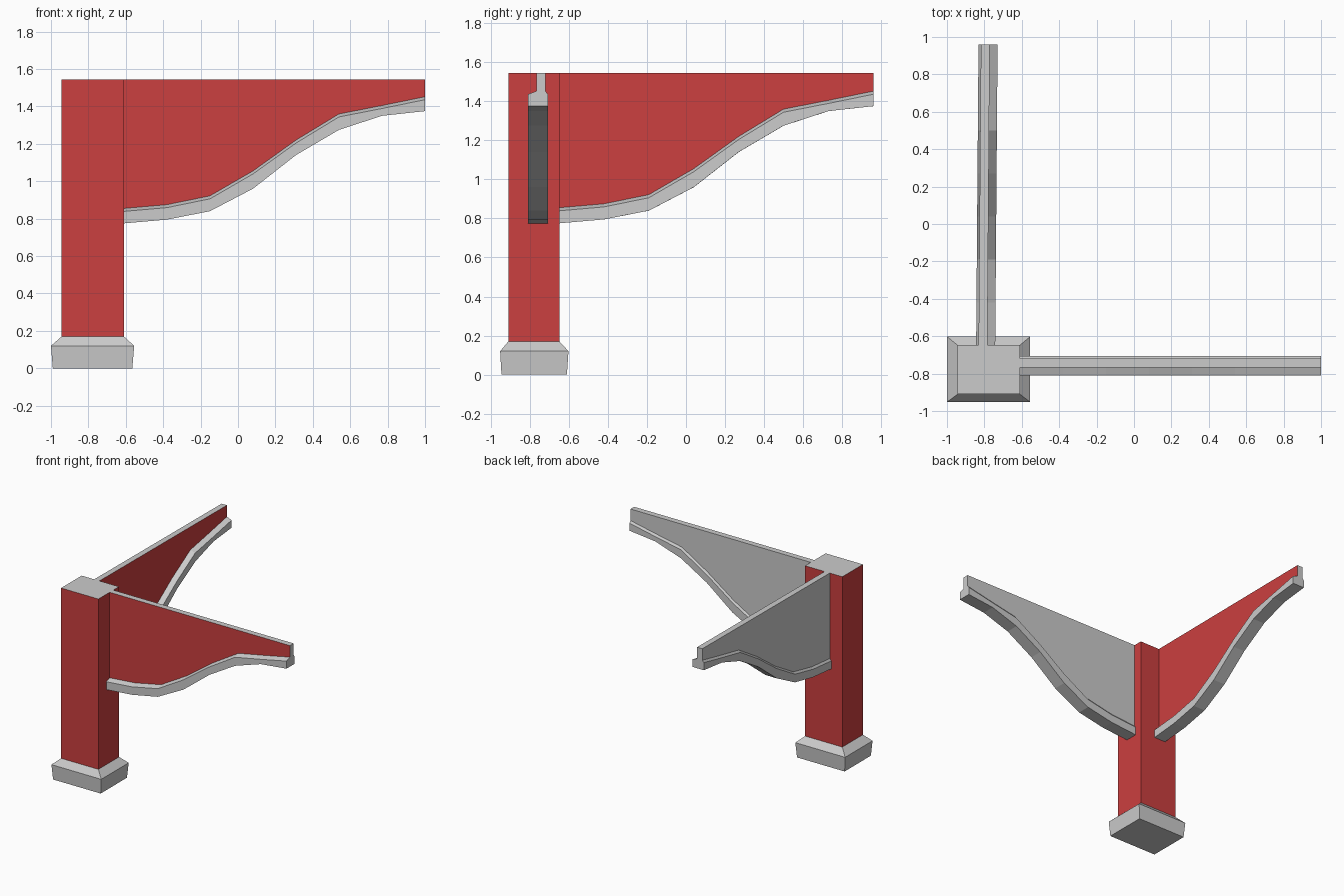
import bpy, bmesh
from math import radians

if "Cube" in bpy.data.objects:
    bpy.data.objects.remove(bpy.data.objects["Cube"])

red = bpy.data.materials.new("red_paint")
red.diffuse_color = (0.6, 0.05, 0.05, 1)
red.use_nodes = True
red.node_tree.nodes["Principled BSDF"].inputs["Base Color"].default_value = red.diffuse_color
TOP = 1.545


def loft(name, rings, red_face, closed_start=True):
    """Skin matching rings; red_face(i) tells which side of the ring is red."""
    bm = bmesh.new()
    vs = [[bm.verts.new(p) for p in r] for r in rings]
    n = len(rings[0])
    for a, b in zip(vs, vs[1:]):
        for i in range(n):
            j = (i + 1) % n
            f = bm.faces.new((a[i], a[j], b[j], b[i]))
            f.material_index = 1 if red_face(i) else 0
    if closed_start:
        bm.faces.new(vs[0])
    bm.faces.new(vs[-1])
    bmesh.ops.recalc_face_normals(bm, faces=bm.faces)
    me = bpy.data.meshes.new(name)
    bm.to_mesh(me)
    bm.free()
    me.materials.append(None)
    me.materials.append(red)
    ob = bpy.data.objects.new(name, me)
    bpy.context.collection.objects.link(ob)
    return ob


def rect(x0, x1, y0, y1, z):
    return [(x0, y0, z), (x1, y0, z), (x1, y1, z), (x0, y1, z)]


# Plinth: slightly flared block with a sloped shoulder
loft("plinth", [rect(-0.99, -0.565, -0.945, -0.61, 0),
                rect(-1.0, -0.555, -0.952, -0.602, 0.12),
                rect(-0.943, -0.61, -0.91, -0.648, 0.17)], lambda i: False)

# Square post: red sides, grey top
loft("post", [rect(-0.943, -0.61, -0.91, -0.648, 0.17),
              rect(-0.943, -0.61, -0.91, -0.648, TOP)], lambda i: True)

# Bracket profile: lower edge and top of the moulding at even stations
LOW = [0.775, 0.795, 0.84, 0.96, 1.14, 1.275, 1.35, 1.375]
LEDGE = [0.855, 0.875, 0.922, 1.055, 1.22, 1.36, 1.405, 1.452]


def bracket(name, location, angle):
    rings = []
    for k, (lo, le) in enumerate(zip(LOW, LEDGE)):
        section = [(-0.052, lo), (-0.052, le - 0.016), (-0.01, le), (-0.01, TOP),
                   (0.037, TOP), (0.037, le), (0.05, le - 0.016), (0.05, lo)]
        rings.append([(k * 0.23, v, z) for v, z in section])
    ob = loft(name, rings, lambda i: i == 2)
    ob.location = location
    ob.rotation_euler.z = radians(angle)


# Two brackets at right angles, painted on one face only
bracket("side_bracket", (-0.61, -0.757, 0), 0)
bracket("rear_bracket", (-0.794, -0.65, 0), 89.55)
